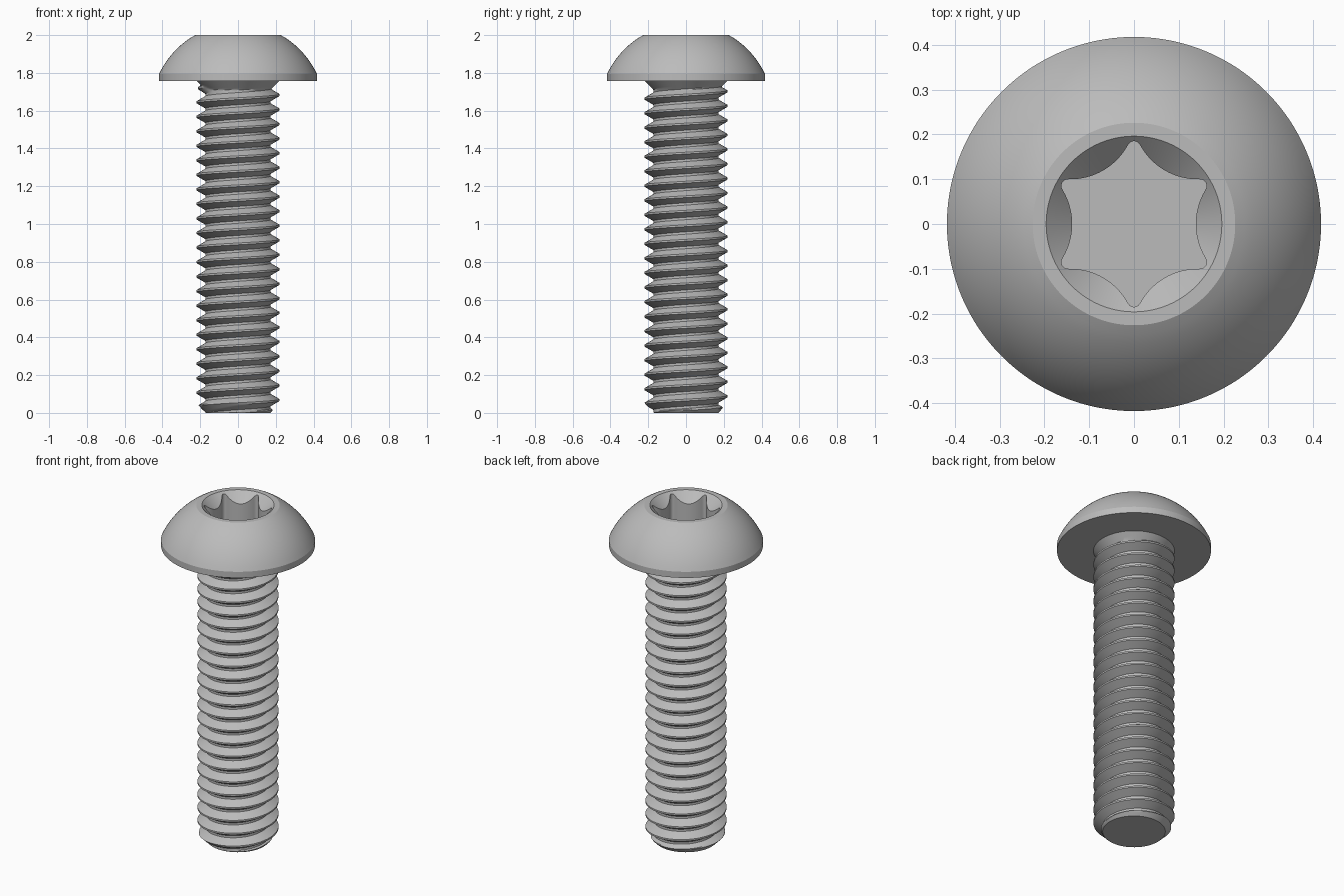
import bpy, bmesh, math

if "Cube" in bpy.data.objects:
    bpy.data.objects.remove(bpy.data.objects["Cube"])

TAU = 2 * math.pi
HEAD_Z = 1.758            # underside of the head

steel = bpy.data.materials.new("grey steel")
steel.use_nodes = True
colour = (0.5, 0.5, 0.5, 1)
steel.diffuse_color = colour
steel.node_tree.nodes["Principled BSDF"].inputs["Base Color"].default_value = colour


def finish(bm, name):
    """Weld, orient and shade a mesh, then link it as a named object."""
    bmesh.ops.remove_doubles(bm, verts=bm.verts[:], dist=0.0002)
    bmesh.ops.recalc_face_normals(bm, faces=bm.faces[:])
    mesh = bpy.data.meshes.new(name)
    bm.to_mesh(mesh)
    bm.free()
    mesh.materials.append(steel)
    obj = bpy.data.objects.new(name, mesh)
    bpy.context.collection.objects.link(obj)
    bpy.ops.object.select_all(action='DESELECT')
    obj.select_set(True)
    bpy.context.view_layer.objects.active = obj
    bpy.ops.object.shade_smooth_by_angle(angle=math.radians(25))
    return obj


def polar(bm, r, angle, z):
    return bm.verts.new((r * math.cos(angle), r * math.sin(angle), z))


# Six-lobed socket outline: wide concave arcs joined by small round tips
VALLEY, TIP, TIP_R = 0.138, 0.185, 0.015
tip_c = TIP - TIP_R
cx, cy = tip_c * math.cos(TAU / 12), tip_c * math.sin(TAU / 12)
k = VALLEY - cx
ARC_R = (k * k + cy * cy - TIP_R ** 2) / (2 * (TIP_R - k))
arc_c = VALLEY + ARC_R
t = TIP_R / (TIP_R + ARC_R)
TANGENT = math.atan2(cy * (1 - t), cx + (arc_c - cx) * t)


def socket_radius(angle):
    a = angle % (TAU / 6)
    a = min(a, TAU / 6 - a)
    if a < TANGENT:
        return arc_c * math.cos(a) - math.sqrt(ARC_R ** 2 - (arc_c * math.sin(a)) ** 2)
    b = TAU / 12 - a
    return tip_c * math.cos(b) + math.sqrt(TIP_R ** 2 - (tip_c * math.sin(b)) ** 2)


# Domed head: rings from the underside, over the dome and into the socket
def build_head():
    bm = bmesh.new()
    columns, dome_steps = 240, 12
    rim, top, lip, floor = 0.4175, 0.226, 0.196, 1.83
    centre_z, dome_r = 1.599, 0.461
    start, end = math.acos(rim / dome_r), math.acos(top / dome_r)
    profile = [(0.19, HEAD_Z), (rim, HEAD_Z)]
    for i in range(dome_steps + 1):
        a = start + (end - start) * i / dome_steps
        profile.append((dome_r * math.cos(a), centre_z + dome_r * math.sin(a)))
    profile[-1] = (top, 2)
    profile.append((lip, 2))
    angles = [TAU * i / columns for i in range(columns)]
    rings = [[polar(bm, r, a, z) for a in angles] for r, z in profile]
    # lead-in cone meeting the socket walls, then the floor
    rings.append([polar(bm, socket_radius(a), a, 2 - (lip - socket_radius(a)))
                  for a in angles])
    rings.append([polar(bm, socket_radius(a), a, floor) for a in angles])
    for low, high in zip(rings, rings[1:]):
        for i in range(columns):
            j = (i + 1) % columns
            bm.faces.new((low[i], low[j], high[j], high[i]))
    centre = bm.verts.new((0, 0, floor))
    for i in range(columns):
        bm.faces.new((rings[-1][i], rings[-1][(i + 1) % columns], centre))
    return finish(bm, "button_head")


# Threaded shank: one helical strip, trimmed by the end chamfer and the neck
def build_shank():
    bm = bmesh.new()
    steps, pitch = 96, 0.0769
    crest, root, end_r = 0.22, 0.1726, 0.17
    crest_z = 1.683                       # a crest height at angle zero
    flat, flank = 0.0048, 0.0274
    cuts = 5
    # one pitch of thread as (height offset, fraction of thread depth)
    section = [(-flat - flank * (1 - i / cuts), i / cuts) for i in range(cuts + 1)]
    section += [(-z, h) for z, h in reversed(section)]

    def point(n, offset, height):
        angle = TAU * (n % steps) / steps
        mid = crest_z + pitch * n / steps
        fade = max(0, min(1, (1.73 - mid) / 0.012))
        z = max(0, min(HEAD_Z, mid + offset))
        r = root + (crest - root) * height * fade
        r = max(r, crest - (HEAD_Z - z))
        return polar(bm, min(r, end_r + z), angle, z)

    first, last = -24 * steps, 3 * steps
    strip = {n: [point(n, *s) for s in section] for n in range(first, last + 1)}
    for n in range(first, last):
        here, ahead = strip[n], strip[n + 1]
        if n + steps < last:              # root joins the next turn up
            here = here + [strip[n + steps][0]]
            ahead = ahead + [strip[n + steps + 1][0]]
        for j in range(len(here) - 1):
            bm.faces.new((here[j], ahead[j], ahead[j + 1], here[j + 1]))
    # flat end cap
    ring = [polar(bm, end_r, TAU * i / steps, 0) for i in range(steps)]
    bm.faces.new(ring)
    return finish(bm, "threaded_shank")


build_head()
build_shank()
